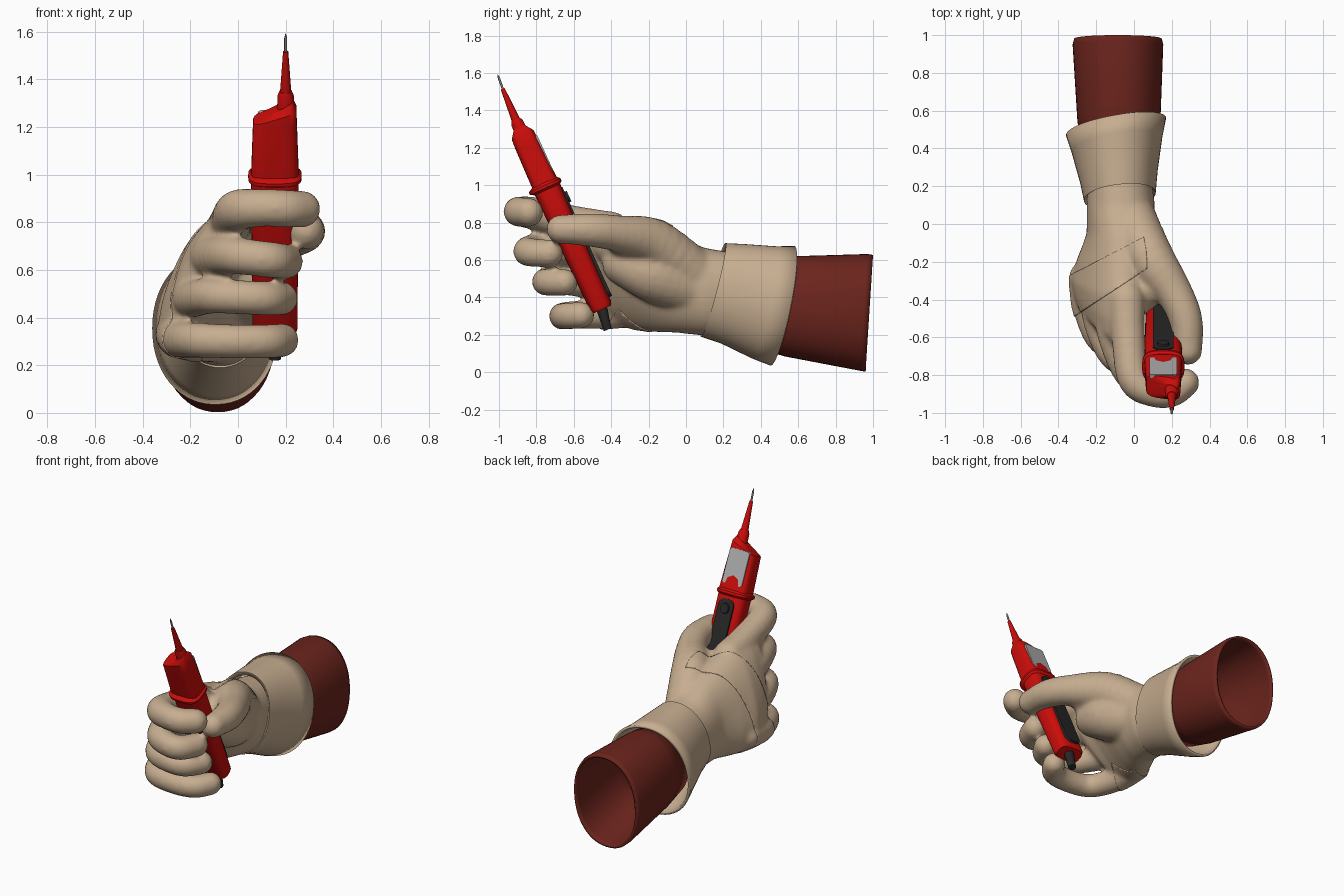
import bpy, bmesh
from math import cos, sin, pi, radians, copysign
from mathutils import Vector as V, Matrix

if "Cube" in bpy.data.objects:
    bpy.data.objects.remove(bpy.data.objects["Cube"])


def mat(name, col):
    m = bpy.data.materials.new(name)
    m.diffuse_color = (*col, 1)
    m.use_nodes = True
    m.node_tree.nodes["Principled BSDF"].inputs["Base Color"].default_value = m.diffuse_color
    return m


TAN = mat("tan_glove", (.57, .42, .28))
MAROON = mat("sleeve_cloth", (.15, .018, .012))
RED = mat("red_plastic", (.6, .004, .003))
DARK = mat("dark_rubber", (.02, .02, .02))
METAL = mat("metal", (.2, .2, .2))
SCREEN = mat("screen_grey", (.42, .42, .42))


def obj(name, bm, m, angle=35):
    bmesh.ops.recalc_face_normals(bm, faces=bm.faces)
    me = bpy.data.meshes.new(name)
    bm.to_mesh(me)
    bm.free()
    me.materials.append(m)
    o = bpy.data.objects.new(name, me)
    bpy.context.collection.objects.link(o)
    bpy.ops.object.select_all(action='DESELECT')
    o.select_set(True)
    bpy.context.view_layer.objects.active = o
    bpy.ops.object.shade_smooth_by_angle(angle=radians(angle))
    return o


def loft(bm, rings, n=40, e=1.0, cap=True):
    """rings: (centre, half axis a, half axis b); e < 1 squares the section"""
    pw = lambda v: copysign(abs(v) ** e, v)
    loops = []
    for c, a, b in rings:
        loops.append([bm.verts.new(V(c) + V(a) * pw(cos(2 * pi * i / n)) + V(b) * pw(sin(2 * pi * i / n)))
                      for i in range(n)])
    for p, q in zip(loops, loops[1:]):
        for i in range(n):
            bm.faces.new((p[i], p[(i + 1) % n], q[(i + 1) % n], q[i]))
    if cap:
        bm.faces.new(loops[0][::-1])
        bm.faces.new(loops[-1])


tmp = bmesh.new()
bmesh.ops.create_uvsphere(tmp, u_segments=16, v_segments=10, radius=1)
tmp.verts.index_update()
BALL = [v.co.copy() for v in tmp.verts], [[v.index for v in f.verts] for f in tmp.faces]
tmp.free()


def digit(bm, pts, steps=5):
    """rounded limb: closely spaced balls along a smooth path of (x, y, z, r)"""
    p = [V(q) for q in pts]
    p = [p[0]] + p + [p[-1]]
    for i in range(1, len(p) - 2):
        for k in range(steps + (i == len(p) - 3)):
            t = k / steps
            q = .5 * (2 * p[i] + (p[i + 1] - p[i - 1]) * t
                      + (2 * p[i - 1] - 5 * p[i] + 4 * p[i + 1] - p[i + 2]) * t * t
                      + (3 * p[i] - p[i - 1] - 3 * p[i + 1] + p[i + 2]) * t ** 3)
            vs = [bm.verts.new(q.xyz + c * q[3]) for c in BALL[0]]
            for f in BALL[1]:
                bm.faces.new([vs[j] for j in f])


# gloved hand: palm, fingers, thumb and web fused into one skin
bm = bmesh.new()
palm = [(.30, -.08, .42, .165, .21, 0, 0), (.10, -.07, .43, .18, .235, 4, 0),
        (-.05, -.075, .47, .17, .26, 10, 0), (-.20, -.11, .50, .165, .295, 20, -.03),
        (-.33, -.14, .53, .145, .32, 23, -.06), (-.43, -.145, .55, .12, .32, 23, -.09),
        (-.52, -.14, .56, .10, .30, 23, -.11), (-.58, -.135, .56, .05, .25, 23, -.12)]
loft(bm, [((x, y, z), (t * cos(radians(r)), 0, -t * sin(radians(r))),
           (l * sin(radians(r)), lean, l * cos(radians(r)))) for y, x, z, t, l, r, lean in palm], e=.9)
digit(bm, [(-.04, -.40, .76, .10), (-.03, -.60, .80, .092), (.0, -.82, .85, .088),
           (.10, -.89, .86, .08), (.20, -.89, .857, .08), (.27, -.84, .855, .078)])
digit(bm, [(-.12, -.40, .64, .09), (-.11, -.58, .655, .088), (-.03, -.79, .66, .08),
           (.07, -.845, .65, .077), (.15, -.83, .64, .077), (.20, -.73, .635, .075)])
digit(bm, [(-.20, -.35, .48, .085), (-.19, -.52, .48, .08), (-.11, -.70, .49, .075),
           (.02, -.75, .485, .073), (.12, -.735, .48, .073), (.18, -.65, .48, .073)])
digit(bm, [(-.26, -.28, .33, .085), (-.245, -.45, .31, .08), (-.17, -.62, .305, .075),
           (-.02, -.66, .30, .073), (.12, -.64, .30, .073), (.185, -.56, .305, .072)])
digit(bm, [(-.02, .03, .53, .14), (.08, -.17, .69, .13), (.21, -.36, .74, .10),
           (.275, -.51, .76, .09), (.285, -.67, .765, .078)])
# ball of the thumb and the web beside the index finger
digit(bm, [(-.02, .0, .45, .14), (.04, -.18, .52, .145), (.05, -.33, .58, .12)])
digit(bm, [(-.06, -.48, .74, .09), (.0, -.40, .68, .10), (.10, -.33, .69, .10), (.19, -.35, .72, .08)])
hand = obj("glove_hand", bm, TAN, 180)
r = hand.modifiers.new("fuse", 'REMESH')
r.mode, r.voxel_size, r.use_smooth_shade = 'VOXEL', .013, True
s = hand.modifiers.new("soften", 'SMOOTH')
s.factor, s.iterations = .5, 12
dg = bpy.context.evaluated_depsgraph_get()
fused = bpy.data.meshes.new_from_object(hand.evaluated_get(dg))
hand.modifiers.clear()
hand.data = fused

# raised band around the back of the hand, cut from the skin by slanted planes
bm = bmesh.new()
bm.from_mesh(fused)
for co, no in (((-.33, -.27, 0), (-.25, .48, 0)), ((-.30, -.48, 0), (.33, -.50, 0)),
               ((.0, 0, .64), (.4, 0, -.15))):
    bmesh.ops.bisect_plane(bm, geom=bm.verts[:] + bm.edges[:] + bm.faces[:],
                           plane_co=co, plane_no=no, clear_outer=True)
bm.normal_update()
for v, n in [(v, v.normal.copy()) for v in bm.verts]:
    v.co += n * .005
band = obj("hand_band", bm, TAN, 50)
band.modifiers.new("thickness", 'SOLIDIFY').thickness = .012

# flared cuff and hollow sleeve
bm = bmesh.new()
loft(bm, [((-.075, .155, .44), (.17, .02, 0), (0, .06, .225)),
          ((-.075, .145, .44), (.19, .02, 0), (0, .065, .25)),
          ((-.08, .25, .42), (.205, .03, 0), (0, .065, .265)),
          ((-.09, .42, .373), (.24, .04, 0), (0, .065, .30)),
          ((-.095, .515, .355), (.265, .045, 0), (0, .063, .32))], 56, .95, False)
obj("glove_cuff", bm, TAN).modifiers.new("thickness", 'SOLIDIFY').thickness = .018
bm = bmesh.new()
loft(bm, [((-.08, .38, .37), (.20, 0, 0), (0, .02, .235)),
          ((-.08, .55, .352), (.22, 0, 0), (0, .02, .268)),
          ((-.085, .95, .32), (.24, 0, 0), (0, .02, .312)),
          ((-.085, .98, .315), (.232, 0, 0), (0, .02, .312))], 56, .92, False)
obj("sleeve", bm, MAROON).modifiers.new("thickness", 'SOLIDIFY').thickness = .015

# tester, built upright on its own axis then leaned forward into the grip
LEAN = Matrix.Translation((.155, -.45, .34)) @ Matrix.Rotation(radians(24.5), 4, 'X')


def pen(name, m, rings, e=.45, n=40, slant=0):
    """rings: (x, y, height, half width, half depth)"""
    bm = bmesh.new()
    last = len(rings) - 1
    loft(bm, [((x, y, h), (w, 0, slant if i >= last - 1 else 0), (0, d, 0))
              for i, (x, y, h, w, d) in enumerate(rings)], n, e)
    bm.transform(LEAN)
    return obj(name, bm, m)


def plate(name, m, x, y, h, size, bevel):
    bm = bmesh.new()
    bmesh.ops.create_cube(bm, size=1, matrix=Matrix.Translation((x, y, h)) @ Matrix.Diagonal((*size, 1)))
    bmesh.ops.bevel(bm, geom=[e for e in bm.edges if abs((e.verts[0].co - e.verts[1].co).y) > .001],
                    offset=bevel, segments=4, affect='EDGES', profile=.5)
    bm.transform(LEAN)
    return obj(name, bm, m)


pen("tester_handle", RED, [(0, 0, -.005, .085, .052), (0, 0, .015, .094, .062), (0, 0, .70, .1, .074)], .65)
pen("guard_flange", RED, [(0, 0, .70, .1, .075), (0, -.005, .712, .112, .093),
                          (0, -.005, .727, .112, .093), (0, 0, .74, .1, .075)], .65)
pen("tester_housing", RED, [(0, 0, .735, .1, .072), (0, 0, .97, .092, .067),
                            (0, 0, 1.005, .09, .064), (.025, 0, 1.04, .05, .037)], .5, 40, .03)
pen("nose_collar", RED, [(.045, 0, 1.0, .037, .037), (.045, 0, 1.09, .034, .034),
                         (.045, 0, 1.11, .026, .026)], 1, 24)
pen("probe_cone", RED, [(.045, 0, 1.1, .024, .024), (.045, .005, 1.29, .011, .011)], 1, 20)
pen("probe_needle", METAL, [(.045, .005, 1.28, .006, .006), (.045, .01, 1.35, .006, .006),
                            (.045, .012, 1.37, .001, .001)], 1, 12)
pen("cable_stub", DARK, [(0, -.018, -.115, .026, .022), (0, 0, 0, .034, .03), (0, 0, .05, .034, .03)], 1, 20)
plate("display", SCREEN, 0, .060, .88, (.145, .02, .22), .015)
plate("grip_panel", DARK, 0, .06, .36, (.11, .036, .64), .04)
bm = bmesh.new()
bmesh.ops.create_cone(bm, cap_ends=True, segments=28, radius1=.034, radius2=.03, depth=.02,
                      matrix=Matrix.Translation((0, .08, .62)) @ Matrix.Rotation(-pi / 2, 4, 'X'))
bm.transform(LEAN)
obj("push_button", bm, DARK)
